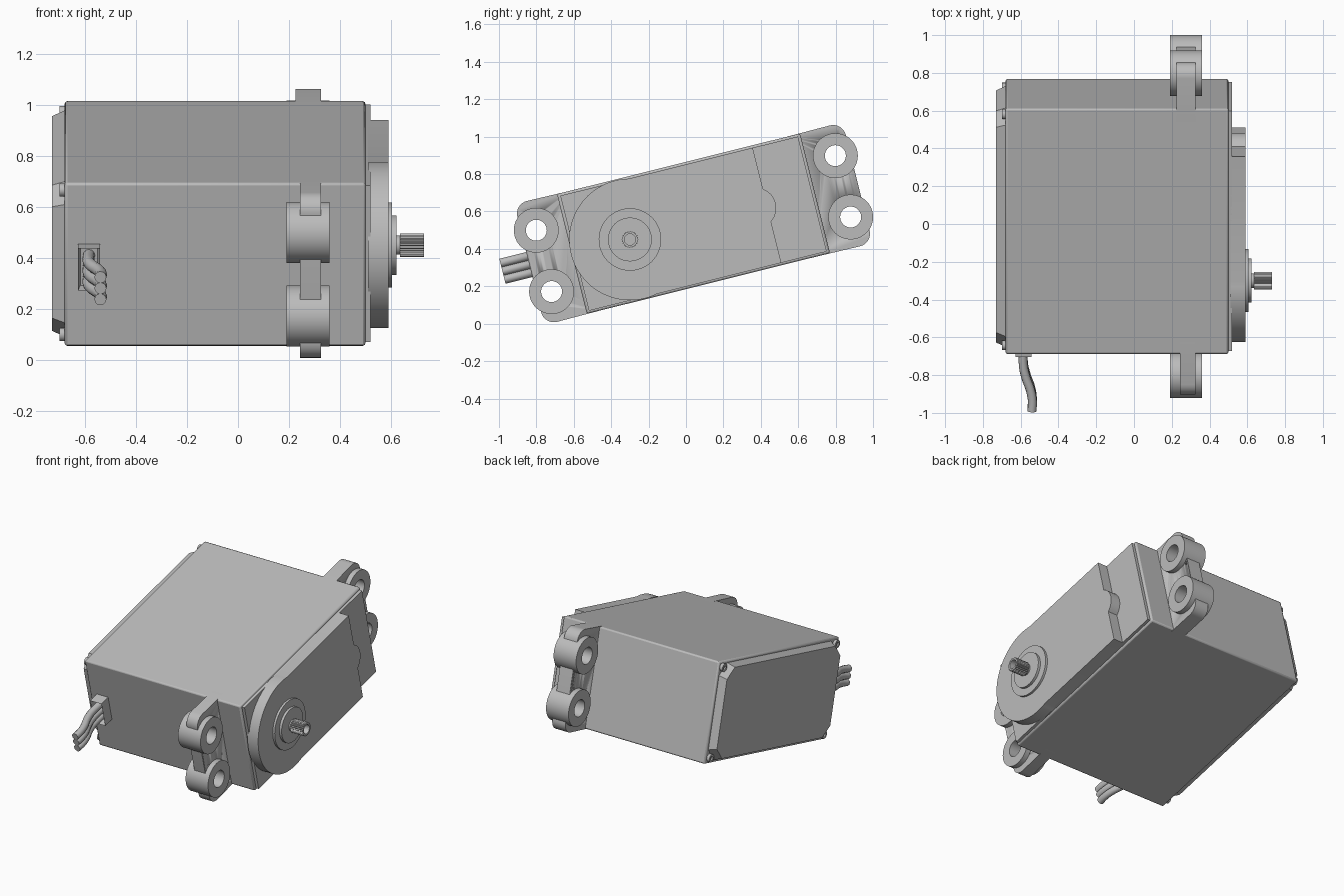
import bpy, bmesh
from math import sin, cos, pi, radians, asin
from mathutils import Matrix, Vector

if "Cube" in bpy.data.objects:
    bpy.data.objects.remove(bpy.data.objects["Cube"], do_unlink=True)

grey = bpy.data.materials.new("plain grey")
grey.use_nodes = True
grey.diffuse_color = (0.5, 0.5, 0.5, 1)
grey.node_tree.nodes["Principled BSDF"].inputs["Base Color"].default_value = (0.5, 0.5, 0.5, 1)

# Whole servo leans about the x axis; parts are built in (x, length, width)
TILT = Matrix.Translation((0, 0.04, 0.535)) @ Matrix.Rotation(radians(14), 4, 'X')
HALF_L, HALF_W = 0.67, 0.33
SHAFT_U = -0.35


def finish(bm, name, bevel=0):
    bmesh.ops.recalc_face_normals(bm, faces=bm.faces)
    mesh = bpy.data.meshes.new(name)
    bm.transform(TILT)
    bm.to_mesh(mesh)
    bm.free()
    mesh.materials.append(grey)
    ob = bpy.data.objects.new(name, mesh)
    bpy.context.collection.objects.link(ob)
    bpy.ops.object.select_all(action='DESELECT')
    bpy.context.view_layer.objects.active = ob
    ob.select_set(True)
    if bevel:
        mod = ob.modifiers.new("soft edges", 'BEVEL')
        mod.width, mod.segments = bevel, 2
    bpy.ops.object.shade_smooth_by_angle(angle=radians(35))
    return ob


def prism(outline, x0, x1, bm=None):
    """Extrude a length/width outline along x."""
    bm = bm or bmesh.new()
    face = bm.faces.new([bm.verts.new((x0, u, v)) for u, v in outline])
    ext = bmesh.ops.extrude_face_region(bm, geom=[face])["geom"]
    bmesh.ops.translate(bm, vec=(x1 - x0, 0, 0),
                        verts=[g for g in ext if isinstance(g, bmesh.types.BMVert)])
    return bm


def lathe(profile, u, v, n=48, closed=False, teeth=0, bm=None):
    """Revolve (x, radius) points about an axis along x."""
    bm = bm or bmesh.new()
    loops = []
    for x, r in profile:
        loop = []
        for i in range(n):
            a = 2 * pi * i / n
            q = r - teeth * (i % 2) if r > 0.04 else r
            loop.append(bm.verts.new((x, u + q * cos(a), v + q * sin(a))))
        loops.append(loop)
    pairs = list(zip(loops, loops[1:]))
    if closed:
        pairs.append((loops[-1], loops[0]))
    else:
        bm.faces.new(loops[0])
        bm.faces.new(loops[-1])
    for a, b in pairs:
        for i in range(n):
            j = (i + 1) % n
            bm.faces.new((a[i], a[j], b[j], b[i]))
    return bm


def arc(cu, cv, r, a0, a1, n):
    return [(cu + r * cos(a0 + (a1 - a0) * i / n), cv + r * sin(a0 + (a1 - a0) * i / n))
            for i in range(n + 1)]


def rect(a, b):
    return [(-a, -b), (a, -b), (a, b), (-a, b)]


def cut_corners(a, b, c):
    return [(-a + c, -b), (a - c, -b), (a, -b + c), (a, b - c),
            (a - c, b), (-a + c, b), (-a, b - c), (-a, -b + c)]


# Case: main block, front lid and rear cap with cut corners
finish(prism(rect(HALF_L, HALF_W), -0.68, 0.50), "case_body", 0.01)
finish(prism(rect(0.655, 0.317), 0.49, 0.52), "case_lid")
bm = prism(cut_corners(0.655, 0.317, 0.075), -0.67, -0.73)
for vert in bm.verts:
    if vert.co.x < -0.7:
        vert.co.y *= 0.965
        vert.co.z *= 0.93
for su in (-1, 1):
    for sv in (-1, 1):
        lathe([(-0.67, 0.026), (-0.70, 0.026), (-0.70, 0.013), (-0.69, 0.013)],
              su * 0.63, sv * 0.292, 20, bm=bm)
mid = [v for v in bm.verts]
finish(bm, "rear_cap")

# Raised gear cover: rounded at the shaft end, small bulge on the far edge
swing = asin(0.317 / 0.325)
end = 0.405
outline = arc(SHAFT_U, 0, 0.325, swing, 2 * pi - swing, 48)
outline += [(end, -0.317)] + arc(0.345, 0, 0.108, -0.98, 0.98, 12) + [(end, 0.317)]
finish(prism(outline, 0.51, 0.59), "gear_cover")

# Output boss and splined hollow shaft
finish(lathe([(0.58, 0.167), (0.605, 0.167), (0.605, 0.117), (0.622, 0.117)], SHAFT_U, 0),
       "output_boss")
finish(lathe([(0.61, 0.038), (0.635, 0.038), (0.635, 0.046), (0.73, 0.046),
              (0.73, 0.03), (0.66, 0.03)], SHAFT_U, 0, teeth=0.006), "output_shaft")

# Mounting tabs: a rounded web with two drilled bushings on each end
for side, name, x0 in ((-1, "front", 0.243), (1, "back", 0.225)):
    r = 0.07
    shape = [(0.6, -0.33)] + arc(0.905 - r, -0.333 + r, r, -pi / 2, 0, 8)
    shape += arc(0.905 - r, 0.333 - r, r, 0, pi / 2, 8) + [(0.6, 0.33)]
    web = finish(prism([(side * u, v) for u, v in shape], x0, 0.325), name + "_tab_web")
    drill, rings = bmesh.new(), bmesh.new()
    for v in (-0.169, 0.169):
        lathe([(0.1, 0.08), (0.5, 0.08)], side * 0.824, v, bm=drill)
        lathe([(0.19, 0.056), (0.19, 0.12), (0.36, 0.12), (0.36, 0.056)],
              side * 0.824, v, closed=True, bm=rings)
    cutter = finish(drill, name + "_tab_drill")
    cutter.hide_render = True
    mod = web.modifiers.new("holes", 'BOOLEAN')
    mod.operation, mod.object, mod.solver = 'DIFFERENCE', cutter, 'EXACT'
    bpy.context.view_layer.objects.active = web
    bpy.ops.object.modifier_apply(modifier=mod.name)
    bpy.data.objects.remove(cutter, do_unlink=True)
    finish(rings, name + "_tab_bushings")

# Cable grommet: a short hollow sleeve on the front end
bm = bmesh.new()
bmesh.ops.create_cube(bm, size=1, matrix=Matrix.Translation((-0.585, -0.695, 0))
                      @ Matrix.Diagonal((0.085, 0.1, 0.17, 1)))
mouth = min(bm.faces, key=lambda f: f.calc_center_median().y)
bmesh.ops.inset_region(bm, faces=[mouth], thickness=0.012)
bmesh.ops.translate(bm, vec=(0, 0.05, 0), verts=mouth.verts)
finish(bm, "cable_grommet")

# Three wires with a gentle sideways bend
path = [(-0.585, -0.68), (-0.585, -0.81), (-0.572, -0.87), (-0.548, -0.94),
        (-0.538, -1.0), (-0.54, -1.052)]
for k, label in enumerate(("lower", "middle", "upper")):
    curve = bpy.data.curves.new(label + "_wire", 'CURVE')
    curve.dimensions = '3D'
    curve.bevel_depth, curve.bevel_resolution = 0.0235, 4
    curve.use_fill_caps = True
    spline = curve.splines.new('BEZIER')
    spline.bezier_points.add(len(path) - 1)
    for p, (x, u) in zip(spline.bezier_points, path):
        p.co = TILT @ Vector((x, u, (k - 1) * 0.045))
        p.handle_left_type = p.handle_right_type = 'AUTO'
    curve.materials.append(grey)
    wire = bpy.data.objects.new(label + "_wire", curve)
    bpy.context.collection.objects.link(wire)
